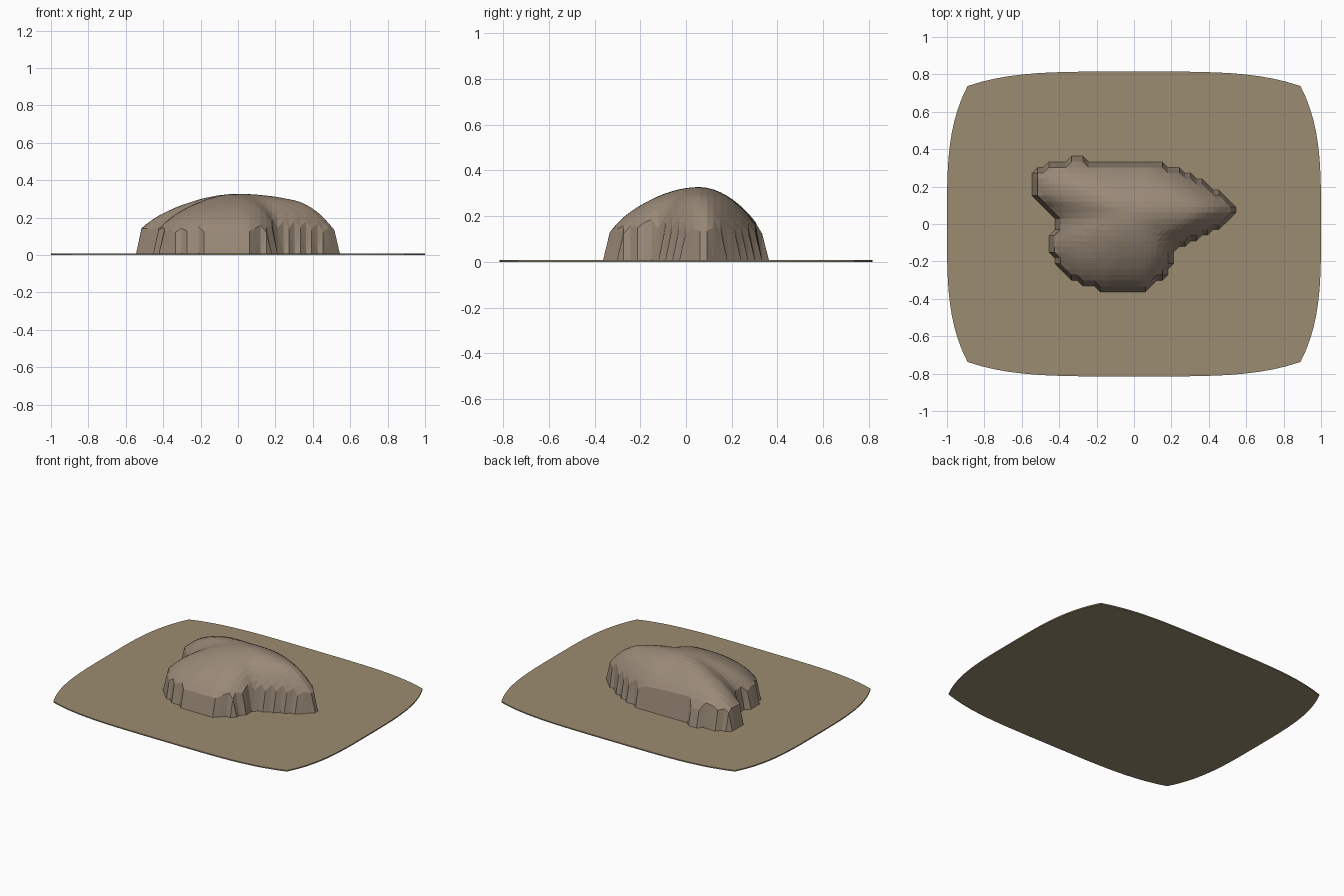
import bpy, bmesh, math

if "Cube" in bpy.data.objects:
    bpy.data.objects.remove(bpy.data.objects["Cube"])


def material(name, col):
    m = bpy.data.materials.new(name)
    m.diffuse_color = (*col, 1)
    m.use_nodes = True
    m.node_tree.nodes["Principled BSDF"].inputs["Base Color"].default_value = m.diffuse_color
    return m


def make_object(name, bm, mat):
    bmesh.ops.recalc_face_normals(bm, faces=bm.faces[:])
    me = bpy.data.meshes.new(name)
    bm.to_mesh(me)
    bm.free()
    ob = bpy.data.objects.new(name, me)
    bpy.context.collection.objects.link(ob)
    me.materials.append(mat)
    return ob


# Thin ground slab: a square outline with bowed sides
bm = bmesh.new()
N = 24
steps = [-1 + 2 * i / N for i in range(N)]
square = ([(s, -1) for s in steps] + [(1, s) for s in steps]
          + [(-s, 1) for s in steps] + [(-1, -s) for s in steps])
rim = [bm.verts.new((u * (1 - 0.11 * abs(v) ** 3.5),
                     0.815 * v * (1 - 0.095 * abs(u) ** 4), 0)) for u, v in square]
base = bm.faces.new(rim)
ext = bmesh.ops.extrude_face_region(bm, geom=[base], use_keep_orig=True)
for v in ext["geom"]:
    if isinstance(v, bmesh.types.BMVert):
        v.co.z = 0.008
make_object("ground_slab", bm, material("soil", (0.33, 0.265, 0.165)))

# Rock footprint, measured as a polar outline around the summit
CX, CY = 0.0, 0.06
OUTLINE = [(-0.54, 0.26), (-0.46, 0.32), (-0.32, 0.335), (0.11, 0.32), (0.25, 0.275),
           (0.37, 0.215), (0.45, 0.165), (0.525, 0.11), (0.525, 0.045), (0.43, -0.02),
           (0.33, -0.075), (0.215, -0.13), (0.195, -0.22), (0.14, -0.29), (0.06, -0.34),
           (-0.17, -0.34), (-0.29, -0.305), (-0.37, -0.25), (-0.44, -0.155),
           (-0.44, -0.1), (-0.42, -0.03), (-0.415, 0.02), (-0.465, 0.09), (-0.535, 0.15)]


def radial_fraction(x, y):
    """0 at the summit, 1 on the footprint outline."""
    dx, dy = x - CX, y - CY
    for (ax, ay), (bx, by) in zip(OUTLINE, OUTLINE[1:] + OUTLINE[:1]):
        ax, ay, bx, by = ax - CX, ay - CY, bx - CX, by - CY
        det = ax * by - ay * bx
        s = (dx * by - dy * bx) / det
        t = (ax * dy - ay * dx) / det
        if s >= -1e-9 and t >= -1e-9:
            return s + t
    return 2


def lookup(t, pts):
    for (a, za), (b, zb) in zip(pts, pts[1:]):
        if t <= b:
            k = (t - a) / (b - a)
            return za + (zb - za) * k
    return 0


EAST = [(0, 0.33), (0.2, 0.325), (0.4, 0.313), (0.65, 0.287), (0.82, 0.235), (0.92, 0.18), (1, 0.12)]
REST = [(0, 0.33), (0.2, 0.322), (0.4, 0.298), (0.6, 0.26), (0.78, 0.215), (0.92, 0.165), (1, 0.12)]


def height(x, y):
    t = radial_fraction(x, y)
    if t >= 1:
        return 0
    a = math.atan2(y - CY, x - CX)
    w = max(0, math.cos(a)) ** 2
    return w * lookup(t, EAST) + (1 - w) * lookup(t, REST)


# Rock mound: height grid whose border cells drop to the ground in steps
S = 0.0303
bm = bmesh.new()
grid = {}
for i in range(-19, 20):
    for j in range(-13, 14):
        x, y = i * S, j * S
        grid[i, j] = bm.verts.new((x, y, height(x, y)))
# Relax the interior so the ridges are rounded
for _ in range(2):
    new = {}
    for (i, j), v in grid.items():
        near = [grid.get((i + a, j + b)) for a, b in ((1, 0), (-1, 0), (0, 1), (0, -1))]
        if v.co.z > 0 and all(n and n.co.z > 0 for n in near):
            new[v] = 0.5 * v.co.z + 0.125 * sum(n.co.z for n in near)
    for v, z in new.items():
        v.co.z = z
for i in range(-19, 19):
    for j in range(-13, 13):
        q = [grid[i, j], grid[i + 1, j], grid[i + 1, j + 1], grid[i, j + 1]]
        if any(v.co.z > 0 for v in q):
            bm.faces.new(q)
bmesh.ops.delete(bm, geom=[v for v in bm.verts if not v.link_faces], context="VERTS")
for v in bm.verts:
    v.co.z = max(v.co.z, 0.004)
bmesh.ops.triangulate(bm, faces=bm.faces[:])
make_object("rock_mound", bm, material("rock", (0.32, 0.25, 0.185)))
